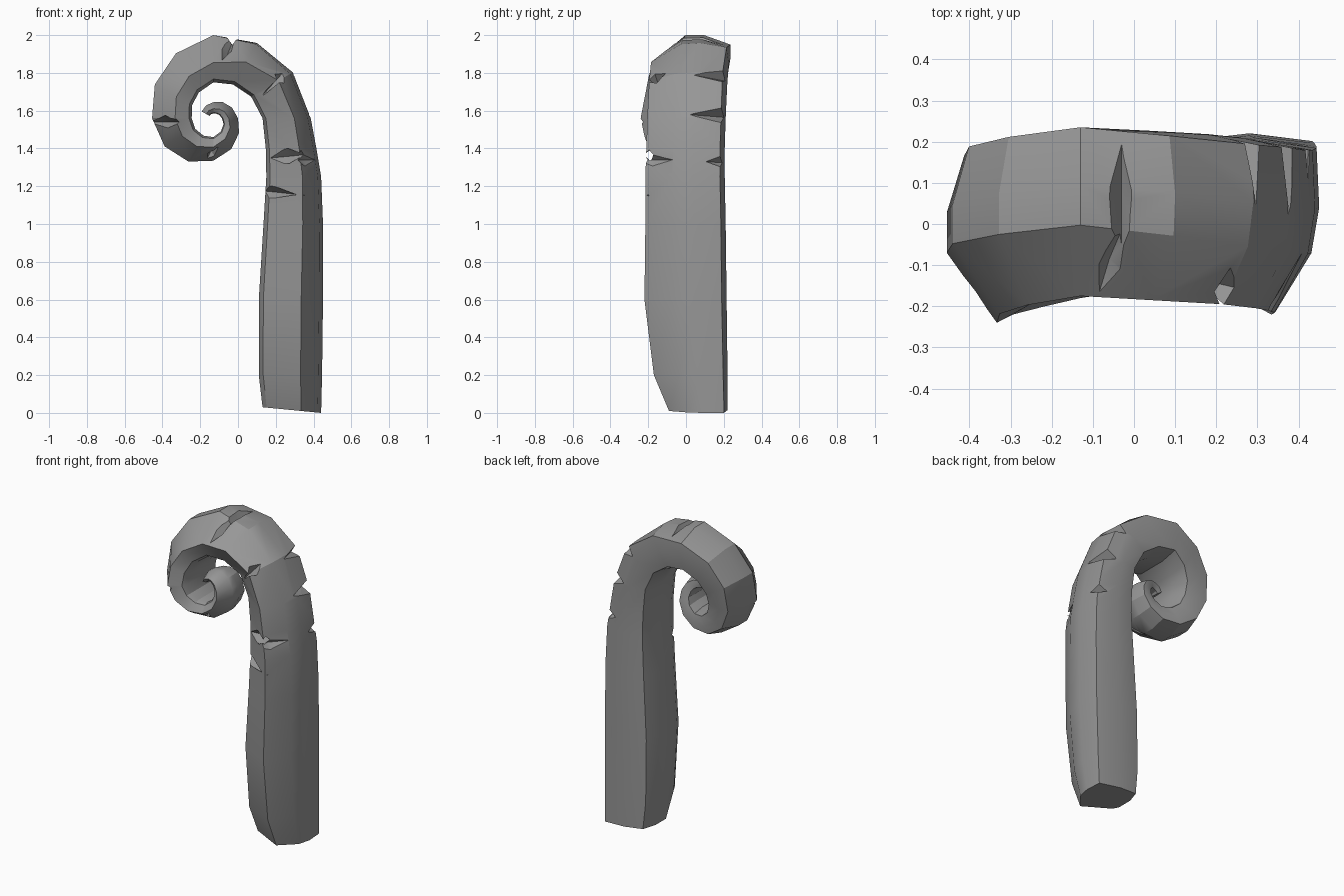
import bpy
import bmesh
from math import cos, sin, radians
from mathutils import Vector, Matrix

default_cube = bpy.data.objects.get("Cube")
if default_cube:
    bpy.data.objects.remove(default_cube, do_unlink=True)

stone = bpy.data.materials.new("grey stone")
stone.use_nodes = True
stone.diffuse_color = (0.31, 0.31, 0.31, 1)
stone.node_tree.nodes["Principled BSDF"].inputs["Base Color"].default_value = stone.diffuse_color


def make_object(name, bm):
    bmesh.ops.recalc_face_normals(bm, faces=bm.faces)
    mesh = bpy.data.meshes.new(name)
    bm.to_mesh(mesh)
    bm.free()
    mesh.materials.append(stone)
    obj = bpy.data.objects.new(name, mesh)
    bpy.context.collection.objects.link(obj)
    return obj


def sample(knots, position):
    """Linear interpolation through evenly spaced knots."""
    i = min(int(position), len(knots) - 2)
    return knots[i] + (knots[i + 1] - knots[i]) * (position - i)


# Chamfered cross-sections: (inner to outer, front to back), both from 0 to 1
SHAFT_SECTION = [(.07, .24), (.66, 0), (.94, .34), (1, .6), (.98, .94), (.5, 1), (.1, .96), (0, .68), (0, .35)]
CURL_SECTION = [(.07, .1), (.42, 0), (1, .42), (1, .66), (.8, 1), (.5, 1), (.1, .96), (0, .68), (0, .2)]


def add_ring(bm, inner, outer, front, back, curl=0):
    ring = []
    for straight, curled in zip(SHAFT_SECTION, CURL_SECTION):
        across, deep = Vector(straight).lerp(Vector(curled), curl)
        x, z = Vector(inner).lerp(Vector(outer), across)
        ring.append(bm.verts.new((x, front + (back - front) * deep, z)))
    return ring


bm = bmesh.new()
rings = []

# Straight shaft: height, inner x, outer x, front y, back y
SHAFT = [(0, .13, .44, -.09, .22), (.2, .11, .445, -.17, .22), (.6, .11, .45, -.22, .215),
         (1, .135, .45, -.215, .21), (1.25, .15, .44, -.215, .205), (1.4, .147, .415, -.21, .205)]
for z, inner_x, outer_x, front, back in SHAFT:
    lift = 0 if z else .03
    rings.append(add_ring(bm, (inner_x, z + lift), (outer_x, z), front, back))

# Curled crook: radii every 45 degrees, depth every 90 degrees
CENTRE = Vector((-.13, 1.56))
OUTER = [.515, .47, .44, .375, .325, .285, .225, .17, .13, .105, .085, .075]
INNER = [.26, .215, .19, .14, .115, .11, .1, .07, .045, .03, .025, .025]
FRONT = [-.205, -.175, -.24, -.18, -.15, -.12, -.12]
BACK = [.21, .235, .165, .11, .07, .04, .03]
for angle in range(0, 511, 30):
    ray = Vector((cos(radians(angle)), sin(radians(angle))))
    rings.append(add_ring(bm,
                          CENTRE + ray * sample(INNER, angle / 45),
                          CENTRE + ray * sample(OUTER, angle / 45),
                          sample(FRONT, angle / 90), sample(BACK, angle / 90),
                          min(max((angle - 30) / 60, 0), 1)))

# Skin the rings and close both ends
for low, high in zip(rings, rings[1:]):
    for i in range(len(low)):
        j = (i + 1) % len(low)
        bm.faces.new((low[i], low[j], high[j], high[i]))
bm.faces.new(rings[0])
bm.faces.new(rings[-1])
crook = make_object("curled_crook", bm)


def gash(centre, along, normal, length, width, depth):
    """Cut a tapered wedge into the crook; sizes are measured from its centre."""
    along = Vector(along).normalized()
    normal = Vector(normal)
    normal = (normal - along * normal.dot(along)).normalized()
    frame = Matrix((along * length, along.cross(normal) * width, normal * depth)).transposed()
    cutter_bm = bmesh.new()
    for axis in Matrix.Identity(3):
        for sign in (-1, 1):
            cutter_bm.verts.new(Vector(centre) + frame @ (axis * sign))
    bmesh.ops.convex_hull(cutter_bm, input=cutter_bm.verts)
    cutter = make_object("gash_cutter", cutter_bm)
    cutter.hide_render = True
    cut = crook.modifiers.new("gash", "BOOLEAN")
    cut.operation = "DIFFERENCE"
    cut.solver = "EXACT"
    cut.object = cutter
    bpy.ops.object.modifier_apply(modifier=cut.name)
    bpy.data.objects.remove(cutter, do_unlink=True)


bpy.ops.object.select_all(action="DESELECT")
bpy.context.view_layer.objects.active = crook
crook.select_set(True)

# Gashes in the outer back edge
gash((.3, .22, 1.79), (0, 1, 0), (.9, 0, .45), .19, .05, .08)
gash((.38, .2, 1.58), (0, 1, 0), (1, 0, .2), .19, .05, .08)
gash((.42, .2, 1.33), (0, 1, 0), (1, 0, .1), .1, .035, .06)
# Gashes in the front face and front outer edge
gash((.27, -.17, 1.36), (1, -.4, .1), (-.4, -1, 0), .16, .045, .05)
gash((.36, -.18, 1.34), (.4, .8, 0), (.8, -.5, 0), .14, .04, .04)
gash((.17, -.12, 1.17), (1, -.45, -.1), (-.4, -1, 0), .22, .035, .05)
gash((.25, -.17, 1.8), (.7, -.25, .7), (.2, -1, 0), .18, .045, .07)
# Cleft over the top of the curl and down its front chamfer
gash((-.03, .06, 1.995), (0, 1, 0), (0, 0, 1), .6, .035, .06)
gash((-.06, -.11, 1.93), (-.3, -.85, -.5), (0, -.5, .85), .18, .035, .05)
# Gashes in the curl
gash((-.38, -.16, 1.54), (.57, -.82, 0), (-.8, -.57, 0), .15, .04, .05)
gash((-.14, -.12, 1.36), (.4, -.4, .5), (0, -.6, -.7), .08, .03, .04)

bpy.ops.object.shade_smooth_by_angle(angle=radians(28))
